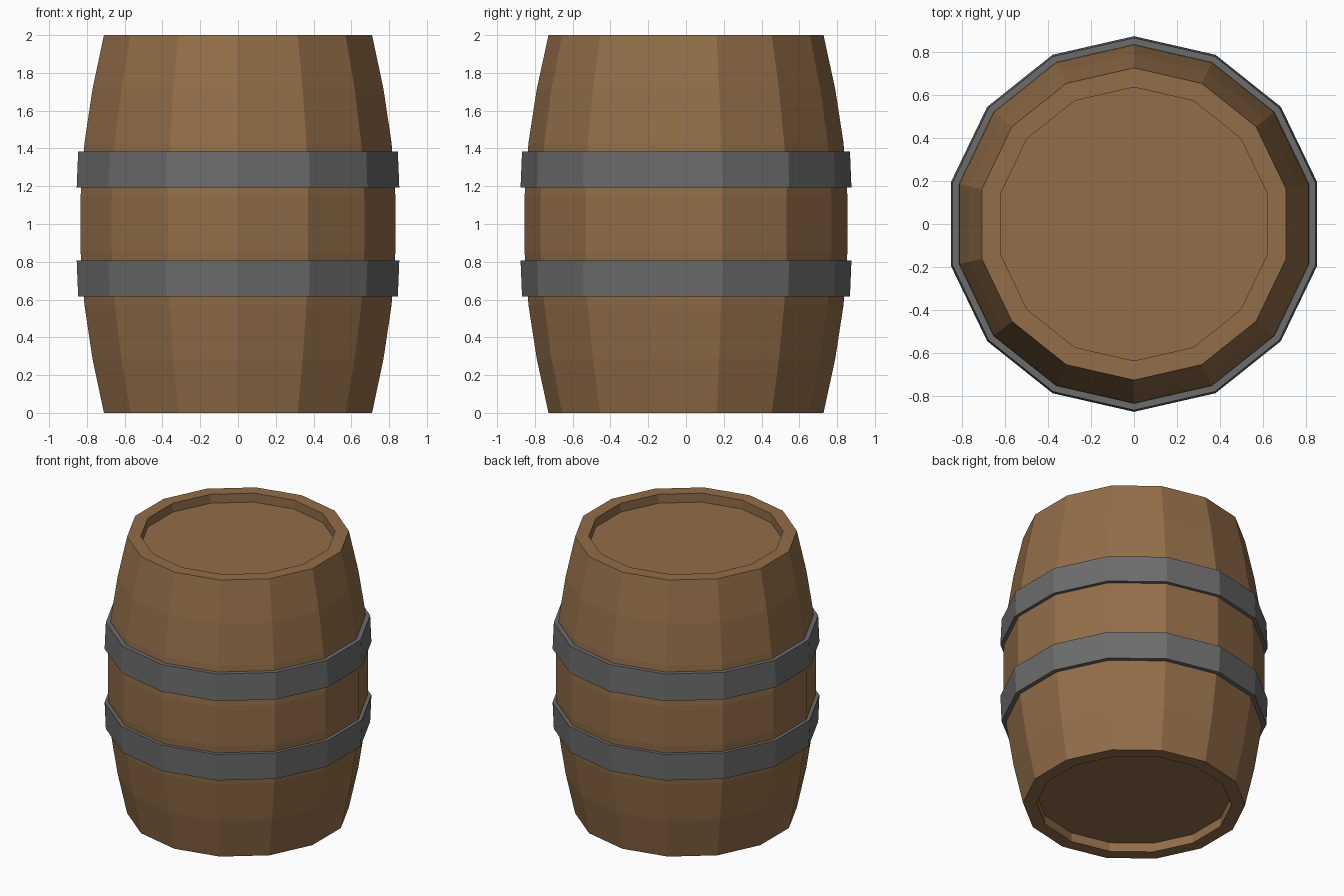
import bpy, bmesh, math

if "Cube" in bpy.data.objects:
    bpy.data.objects.remove(bpy.data.objects["Cube"])

SIDES = 14


def material(name, rgb):
    m = bpy.data.materials.new(name)
    m.diffuse_color = (*rgb, 1)
    m.use_nodes = True
    m.node_tree.nodes["Principled BSDF"].inputs["Base Color"].default_value = m.diffuse_color
    return m


def lathe(name, profile, mat, closed=False):
    """Spin an (r, z) profile about z; open profiles get end caps."""
    bm = bmesh.new()
    rings = []
    for r, z in profile:
        angles = [math.pi / 2 + 2 * math.pi * k / SIDES for k in range(SIDES)]
        rings.append([bm.verts.new((r * math.cos(a), r * math.sin(a), z)) for a in angles])
    pairs = list(zip(rings, rings[1:]))
    if closed:
        pairs.append((rings[-1], rings[0]))
    else:
        bm.faces.new(rings[0])
        bm.faces.new(rings[-1])
    for lo, hi in pairs:
        for k in range(SIDES):
            n = (k + 1) % SIDES
            bm.faces.new((lo[k], lo[n], hi[n], hi[k]))
    bmesh.ops.recalc_face_normals(bm, faces=bm.faces)
    mesh = bpy.data.meshes.new(name)
    bm.to_mesh(mesh)
    bm.free()
    mesh.materials.append(mat)
    ob = bpy.data.objects.new(name, mesh)
    bpy.context.collection.objects.link(ob)
    return ob


wood = material("brown wood", (0.29, 0.155, 0.066))
iron = material("dark iron", (0.15, 0.15, 0.15))

# Bulging staves in seven equal rows, with a recessed head at each end
radii = [0.728, 0.790, 0.834, 0.855, 0.855, 0.834, 0.790, 0.728]
side = [(r, 2 * i / 7) for i, r in enumerate(radii)]
HEAD_R, DEPTH = 0.638, 0.065
lathe("barrel_body",
      [(HEAD_R, DEPTH), (HEAD_R, 0)] + side + [(HEAD_R, 2), (HEAD_R, 2 - DEPTH)], wood)

# Two iron hoops, mirrored about the middle, following the bulge
for name, flip in (("lower_hoop", False), ("upper_hoop", True)):
    hoop = [(0.82, 0.615), (0.868, 0.615), (0.876, 0.807), (0.82, 0.807)]
    lathe(name, [(r, 2 - z if flip else z) for r, z in hoop], iron, closed=True)
